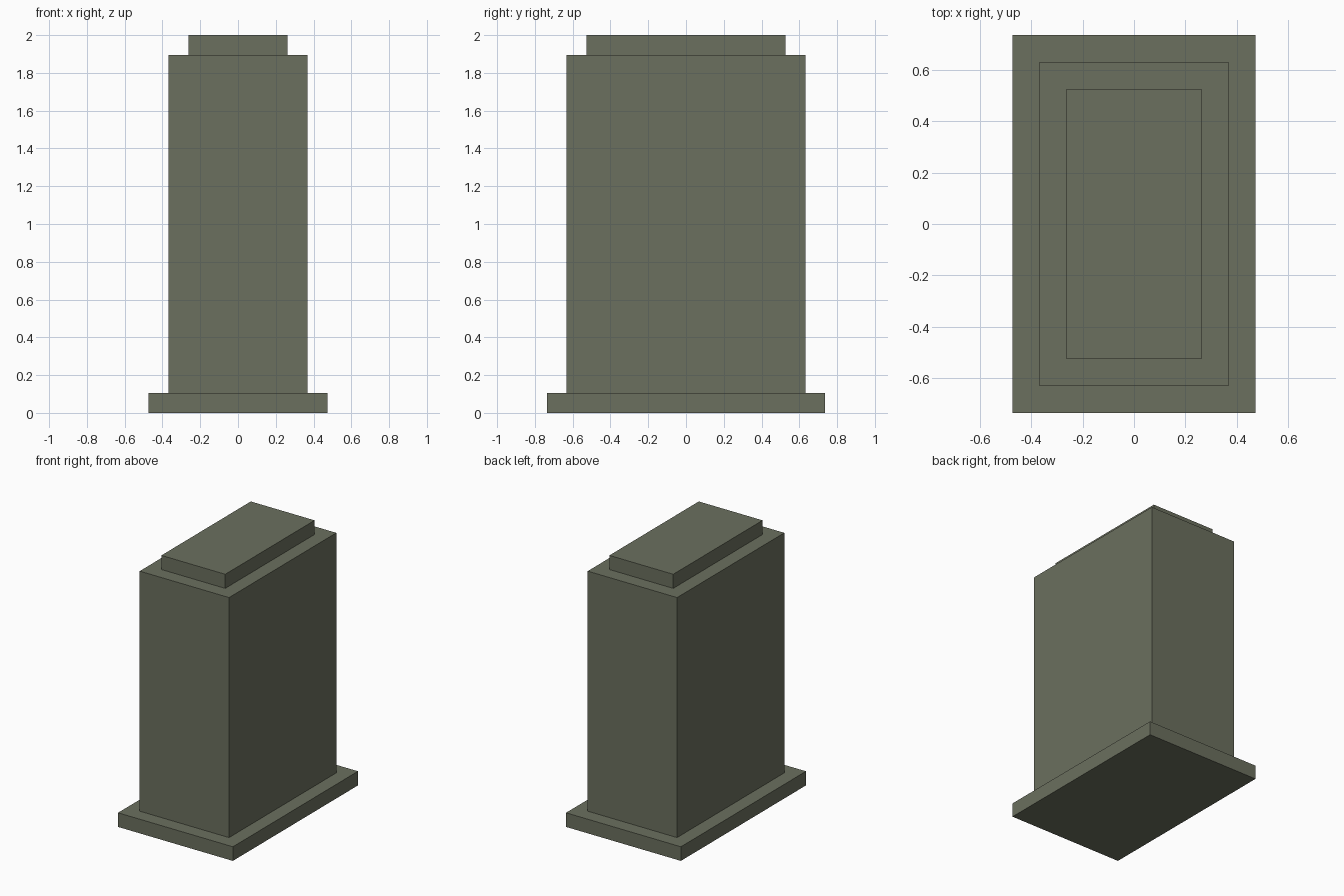
import bpy
import bmesh
from mathutils import Matrix, Vector

cube = bpy.data.objects.get("Cube")
if cube:
    bpy.data.objects.remove(cube, do_unlink=True)

UNIT = 2 / 19  # the whole tower is 19 units tall

# Single grey-green stone colour
stone = bpy.data.materials.new("grey_green_stone")
stone.use_nodes = True
colour = (0.147, 0.16, 0.113, 1)
stone.diffuse_color = colour
stone.node_tree.nodes["Principled BSDF"].inputs["Base Color"].default_value = colour


def add_block(name, width, depth, height, bottom):
    """Box measured in units, centred on the z axis."""
    size = Vector((width, depth, height)) * UNIT
    centre = Vector((0, 0, bottom + height / 2)) * UNIT
    bm = bmesh.new()
    bmesh.ops.create_cube(bm, size=1, matrix=Matrix.LocRotScale(centre, None, size))
    mesh = bpy.data.meshes.new(name)
    bm.to_mesh(mesh)
    bm.free()
    mesh.materials.append(stone)
    obj = bpy.data.objects.new(name, mesh)
    bpy.context.collection.objects.link(obj)


# Stacked blocks: wide plinth, tall body, stepped roof cap
add_block("base_plinth", 9, 14, 1, 0)
add_block("tower_body", 7, 12, 17, 1)
add_block("roof_cap", 5, 10, 1, 18)
